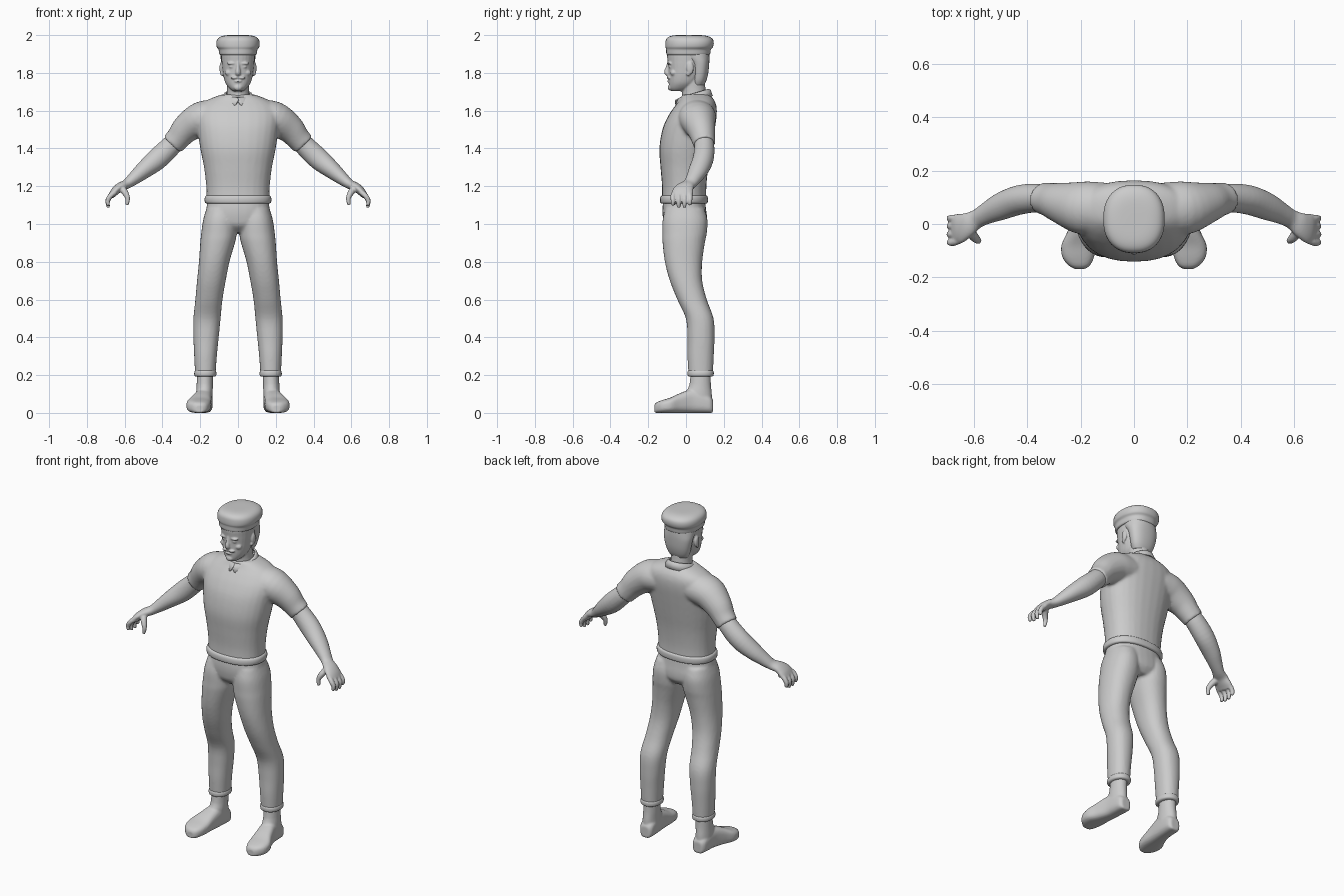
import bpy, bmesh, math
from mathutils import Vector, Matrix

grey = bpy.data.materials.new("plain grey")
grey.diffuse_color = (0.6, 0.6, 0.6, 1)
X, Y, Z = Vector((1, 0, 0)), Vector((0, 1, 0)), Vector((0, 0, 1))


def spline(rows, steps):
    """Smoothly interpolate rows of numbers."""
    out = []
    for i in range(len(rows) - 1):
        a, b, c, d = (rows[max(0, min(len(rows) - 1, i + k))] for k in (-1, 0, 1, 2))
        for s in range(steps):
            t = s / steps
            out.append([0.5 * (2 * q + (r - p) * t + (2 * p - 5 * q + 4 * r - w) * t * t
                               + (3 * q - p - 3 * r + w) * t ** 3)
                        for p, q, r, w in zip(a, b, c, d)])
    return out + [list(rows[-1])]


def tube(bm, rows, normal=None, side=Y, n=2.0, seg=28, steps=4, mirror=False):
    """Closed loft of rows (x, y, z, radius along side, radius across)."""
    rows = spline(rows, steps)
    pts = [Vector(r[:3]) for r in rows]
    for sx in ((1, -1) if mirror else (1,)):
        rings = []
        for i, r in enumerate(rows):
            nrm = normal or (pts[min(i + 1, len(pts) - 1)] - pts[max(i - 1, 0)]).normalized()
            u = (side - nrm * side.dot(nrm)).normalized()
            v = nrm.cross(u)
            ring = []
            for k in range(seg):
                c, s = math.cos(math.tau * k / seg), math.sin(math.tau * k / seg)
                c = math.copysign(abs(c) ** (2 / n), c)
                s = math.copysign(abs(s) ** (2 / n), s)
                p = pts[i] + u * c * r[3] + v * s * r[4]
                ring.append(bm.verts.new((p.x * sx, p.y, p.z)))
            rings.append(ring)
        for a, b in zip(rings, rings[1:]):
            for k in range(seg):
                m = (k + 1) % seg
                bm.faces.new((a[k], a[m], b[m], b[k]))
        bm.faces.new(rings[0])
        bm.faces.new(rings[-1])


def stack(bm, rows, **kw):
    """Horizontal slices given as (z, centre x, half width, front y, back y)."""
    tube(bm, [(cx, (f + b) / 2, z, w, (b - f) / 2) for z, cx, w, f, b in rows],
         normal=Z, side=X, **kw)


def blob(bm, centre, size, mirror=False):
    for sx in ((1, -1) if mirror else (1,)):
        m = Matrix.Translation((centre[0] * sx, centre[1], centre[2])) @ Matrix.Diagonal((*size, 1))
        bmesh.ops.create_uvsphere(bm, u_segments=16, v_segments=10, radius=1, matrix=m)


def finish(bm, name, voxel=0, smooth=3):
    bmesh.ops.recalc_face_normals(bm, faces=bm.faces)
    me = bpy.data.meshes.new(name)
    bm.to_mesh(me)
    bm.free()
    me.materials.append(grey)
    for p in me.polygons:
        p.use_smooth = True
    me.set_sharp_from_angle(angle=math.radians(45))
    ob = bpy.data.objects.new(name, me)
    bpy.context.collection.objects.link(ob)
    if voxel:  # blend overlapping volumes into one skin
        r = ob.modifiers.new("blend", 'REMESH')
        r.mode, r.voxel_size, r.use_smooth_shade = 'VOXEL', voxel, True
        s = ob.modifiers.new("soften", 'SMOOTH')
        s.factor, s.iterations = 0.5, smooth
    return ob


# Sweater: torso plus short sleeves
bm = bmesh.new()
stack(bm, [(1.12, 0, .166, -.128, .108), (1.20, 0, .168, -.127, .108), (1.30, 0, .18, -.135, .118),
           (1.40, 0, .20, -.141, .135), (1.50, 0, .215, -.125, .152), (1.57, 0, .222, -.095, .162),
           (1.62, 0, .205, -.062, .162), (1.655, 0, .165, -.035, .15), (1.685, 0, .09, -.02, .125)], n=2.3)
tube(bm, [(.10, .06, 1.57, .095, .085), (.19, .06, 1.56, .10, .09), (.27, .078, 1.508, .078, .078),
          (.315, .09, 1.457, .064, .065), (.347, .097, 1.422, .058, .062)], mirror=True)
finish(bm, "sweater", .009, 4)

# Ribbed hem at the waist
bm = bmesh.new()
stack(bm, [(1.108, 0, .164, -.128, .106), (1.113, 0, .174, -.136, .114), (1.13, 0, .177, -.138, .116),
           (1.145, 0, .174, -.135, .114), (1.152, 0, .166, -.127, .107)], n=2.3, seg=48, steps=3)
finish(bm, "sweater_hem")

# Shirt collar with two pointed flaps
bm = bmesh.new()
rows = []
for i in range(41):
    a = math.tau * i / 40
    near = min(a, math.tau - a)
    drop = .038 + .026 * max(0, 1 - abs(near - .62) / .55)
    top = 1.672 + .022 * (1 - math.cos(a))
    inner = (math.sin(a) * .064, .046 - math.cos(a) * .074, top)
    mid = (math.sin(a) * .074, .046 - math.cos(a) * .085, top - .006)
    outer = (math.sin(a) * .094, .046 - math.cos(a) * (.104 if near < 1.2 else .096),
             top - (drop if near > .1 else .016))
    rows.append([bm.verts.new(p) for p in (inner, mid, outer)])
for a, b in zip(rows, rows[1:]):
    for k in range(2):
        bm.faces.new((a[k], a[k + 1], b[k + 1], b[k]))
collar = finish(bm, "collar")
collar.modifiers.new("thickness", 'SOLIDIFY').thickness = .007

# Trousers: pelvis and legs
bm = bmesh.new()
stack(bm, [(1.14, 0, .158, -.118, .10), (1.08, 0, .168, -.125, .106), (1.03, 0, .172, -.122, .112),
           (.99, 0, .145, -.11, .108), (.955, 0, .08, -.07, .08)], n=2.3)
stack(bm, [(1.08, .088, .08, -.11, .098), (1.02, .096, .089, -.124, .114), (.95, .101, .094, -.125, .11),
           (.90, .108, .092, -.124, .10), (.80, .126, .081, -.112, .086), (.70, .141, .076, -.086, .086),
           (.60, .154, .072, -.046, .11), (.50, .164, .072, -.001, .146), (.40, .169, .067, .008, .151),
           (.30, .172, .060, .008, .147), (.20, .173, .054, .013, .142)], n=2.2, mirror=True)
finish(bm, "trousers", .009, 3)

# Rolled trouser cuffs
bm = bmesh.new()
stack(bm, [(.192, .173, .05, .017, .138), (.197, .173, .057, .010, .145), (.208, .173, .059, .008, .147),
           (.219, .173, .057, .009, .146), (.226, .173, .052, .014, .141)], n=2.2, steps=3, mirror=True)
finish(bm, "trouser_cuffs")

# Boots: foot lofted from heel to toe (y, centre x, half width, height), plus ankle shaft
bm = bmesh.new()
foot = [(.143, .176, .028, .07), (.125, .177, .041, .09), (.08, .179, .045, .115), (.03, .183, .047, .125),
        (-.03, .195, .055, .105), (-.08, .207, .065, .082), (-.125, .209, .059, .068),
        (-.155, .205, .040, .056), (-.168, .203, .020, .042)]
tube(bm, [(cx, y, h / 2, w, h / 2) for y, cx, w, h in foot], normal=Y, side=X, n=2.9, mirror=True)
stack(bm, [(.05, .178, .043, .03, .138), (.10, .178, .044, .0, .137), (.15, .176, .043, .018, .132),
           (.23, .174, .042, .026, .13)], mirror=True)
finish(bm, "boots", .006, 2)

# Bare arms with hands
bm = bmesh.new()
tube(bm, [(.30, .088, 1.47, .048, .05), (.36, .097, 1.408, .053, .055), (.43, .09, 1.342, .055, .057),
          (.50, .065, 1.284, .051, .046), (.555, .038, 1.238, .040, .034), (.59, .018, 1.211, .036, .026),
          (.625, -.003, 1.195, .046, .024), (.652, -.016, 1.172, .056, .022),
          (.672, -.022, 1.148, .056, .016)], mirror=True)
for y, tip in ((.021, 1.10), (-.008, 1.086), (-.039, 1.086), (-.069, 1.098)):
    tube(bm, [(.65, y * .85, 1.17, .014, .014), (.676, y, 1.148, .014, .014), (.690, y, 1.122, .012, .013),
              (.686, y, tip, .009, .009)], seg=12, mirror=True)
tube(bm, [(.615, -.025, 1.19, .02, .02), (.597, -.05, 1.165, .018, .017), (.584, -.062, 1.135, .013, .013),
          (.588, -.064, 1.10, .009, .009)], seg=12, mirror=True)
finish(bm, "arms", .0055, 2)

# Head, neck and facial features
bm = bmesh.new()
stack(bm, [(1.703, 0, .026, -.076, -.01), (1.718, 0, .046, -.088, .03), (1.745, 0, .066, -.091, .062),
           (1.78, 0, .077, -.093, .085), (1.82, 0, .083, -.094, .10), (1.86, 0, .087, -.097, .108),
           (1.91, 0, .088, -.099, .112), (1.94, 0, .07, -.07, .09)], n=2.15)
stack(bm, [(1.63, 0, .068, -.02, .12), (1.70, 0, .058, -.022, .105), (1.78, 0, .062, -.03, .098)])
tube(bm, [(0, -.089, 1.858, .009, .010), (0, -.095, 1.83, .010, .012), (0, -.102, 1.803, .014, .014),
          (0, -.092, 1.79, .015, .010)], side=X, seg=12)
blob(bm, (.034, -.087, 1.85), (.026, .012, .007), True)   # brows
blob(bm, (.033, -.083, 1.832), (.013, .010, .007), True)  # eyes
blob(bm, (.045, -.066, 1.80), (.024, .017, .017), True)   # cheekbones
blob(bm, (.019, -.092, 1.774), (.022, .010, .007), True)  # moustache
blob(bm, (0, -.091, 1.756), (.020, .009, .005))           # lower lip
blob(bm, (0, -.084, 1.722), (.022, .012, .016))           # chin
blob(bm, (.088, .022, 1.825), (.010, .019, .034), True)   # ears
blob(bm, (.085, .012, 1.797), (.009, .010, .014), True)   # ear lobes
finish(bm, "head", .0045, 2)

# Hair at the back and sides
bm = bmesh.new()
stack(bm, [(1.735, 0, .055, .03, .096), (1.76, 0, .069, .03, .108), (1.80, 0, .080, .03, .118),
           (1.85, 0, .089, .02, .123), (1.885, 0, .092, -.02, .124), (1.92, 0, .092, -.06, .122)], n=2.3)
finish(bm, "hair")

# Flat cap: narrow band under a puffed crown
bm = bmesh.new()
stack(bm, [(1.895, 0, .094, -.098, .122), (1.90, 0, .099, -.104, .128), (1.92, 0, .102, -.105, .131),
           (1.928, 0, .106, -.106, .135), (1.938, 0, .113, -.109, .143), (1.958, 0, .115, -.109, .147),
           (1.978, 0, .109, -.105, .142), (1.992, 0, .092, -.09, .122), (1.999, 0, .062, -.06, .09),
           (2.0, 0, .02, -.01, .04)], n=2.3, seg=40, steps=3)
finish(bm, "cap")
